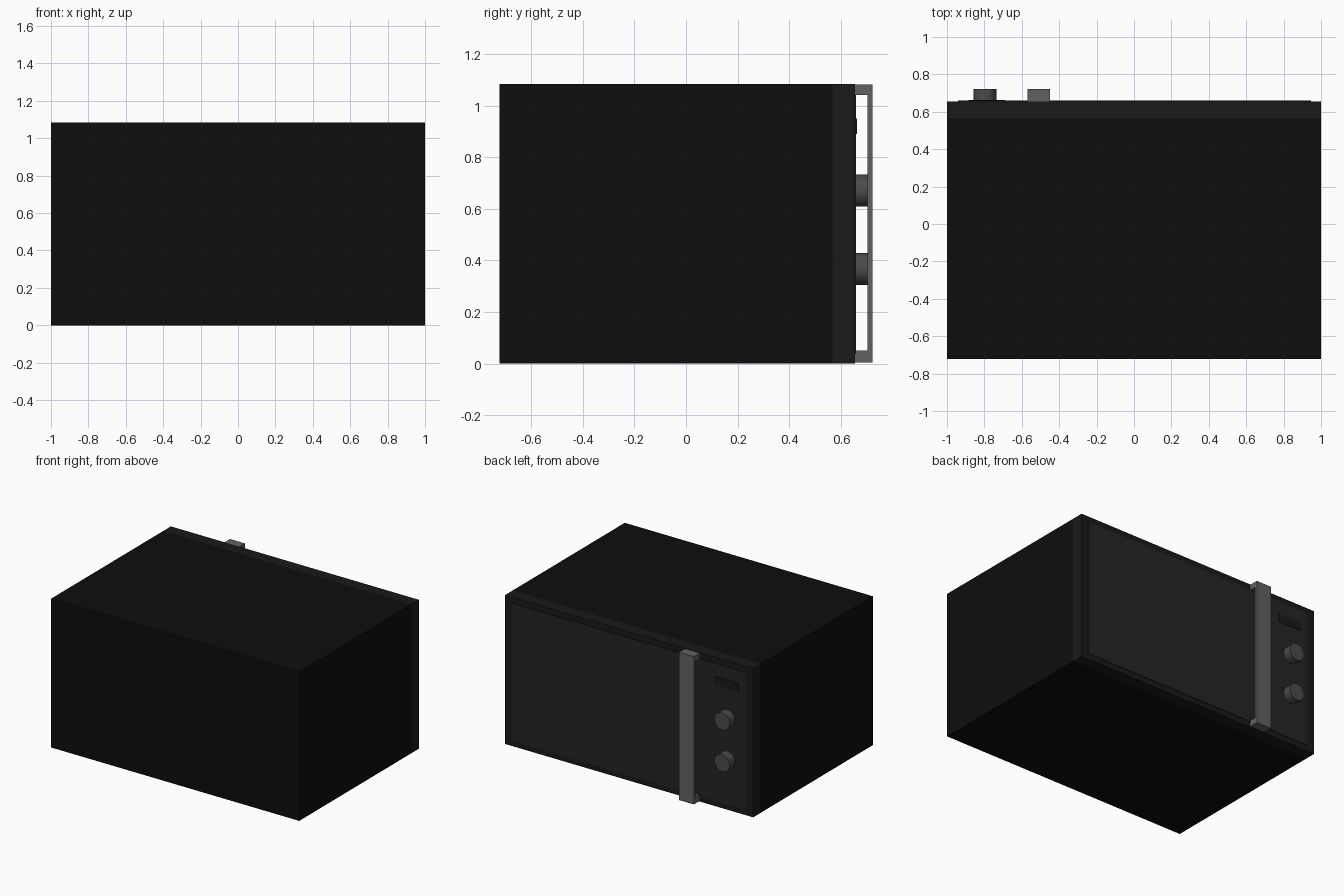
import bpy, math

if "Cube" in bpy.data.objects:
    bpy.data.objects.remove(bpy.data.objects["Cube"])


def material(name, v):
    m = bpy.data.materials.new(name)
    m.diffuse_color = (v, v, v, 1)
    m.use_nodes = True
    m.node_tree.nodes["Principled BSDF"].inputs["Base Color"].default_value = m.diffuse_color
    return m


BLACK = material("black", 0.004)
FRAME = material("frame_black", 0.010)
PANEL = material("panel_grey", 0.018)
KNOB = material("knob_grey", 0.07)
METAL = material("handle_grey", 0.12)


def box(name, x, y, z, mat):
    """Box from (min, max) ranges on each axis."""
    bpy.ops.mesh.primitive_cube_add(
        size=1, location=[(a + b) / 2 for a, b in (x, y, z)])
    o = bpy.context.object
    o.name = name
    o.scale = [b - a for a, b in (x, y, z)]
    bpy.ops.object.transform_apply(location=False, rotation=False, scale=True)
    o.data.materials.append(mat)
    return o


# Cabinet and the front surround
box("cabinet", (-1, 1), (-0.723, 0.568), (0, 1.085), BLACK)
box("front_frame", (-1, 1), (0.568, 0.655), (0, 1.085), FRAME)

# Slightly raised door and control panel, meeting behind the handle
box("door_panel", (-0.51, 0.945), (0.65, 0.66), (0.04, 1.042), PANEL)
box("control_panel", (-0.94, -0.51), (0.65, 0.66), (0.04, 1.042), PANEL)
box("display", (-0.885, -0.69), (0.65, 0.663), (0.89, 0.95), FRAME)

# Handle: flat vertical bar on two end posts
HX = (-0.57, -0.45)
box("handle_bar", HX, (0.704, 0.723), (0.005, 1.082), METAL)
for name, z in (("lower", (0.005, 0.05)), ("upper", (1.042, 1.082))):
    box(f"handle_post_{name}", HX, (0.65, 0.704), z, METAL)

# Two round control knobs
for name, z in (("lower", 0.367), ("upper", 0.671)):
    bpy.ops.mesh.primitive_cylinder_add(
        vertices=32, radius=0.062, depth=0.07,
        location=(-0.796, 0.687, z), rotation=(math.pi / 2, 0, 0))
    knob = bpy.context.object
    knob.name = f"knob_{name}"
    knob.data.materials.append(KNOB)
    bpy.ops.object.shade_smooth_by_angle()
